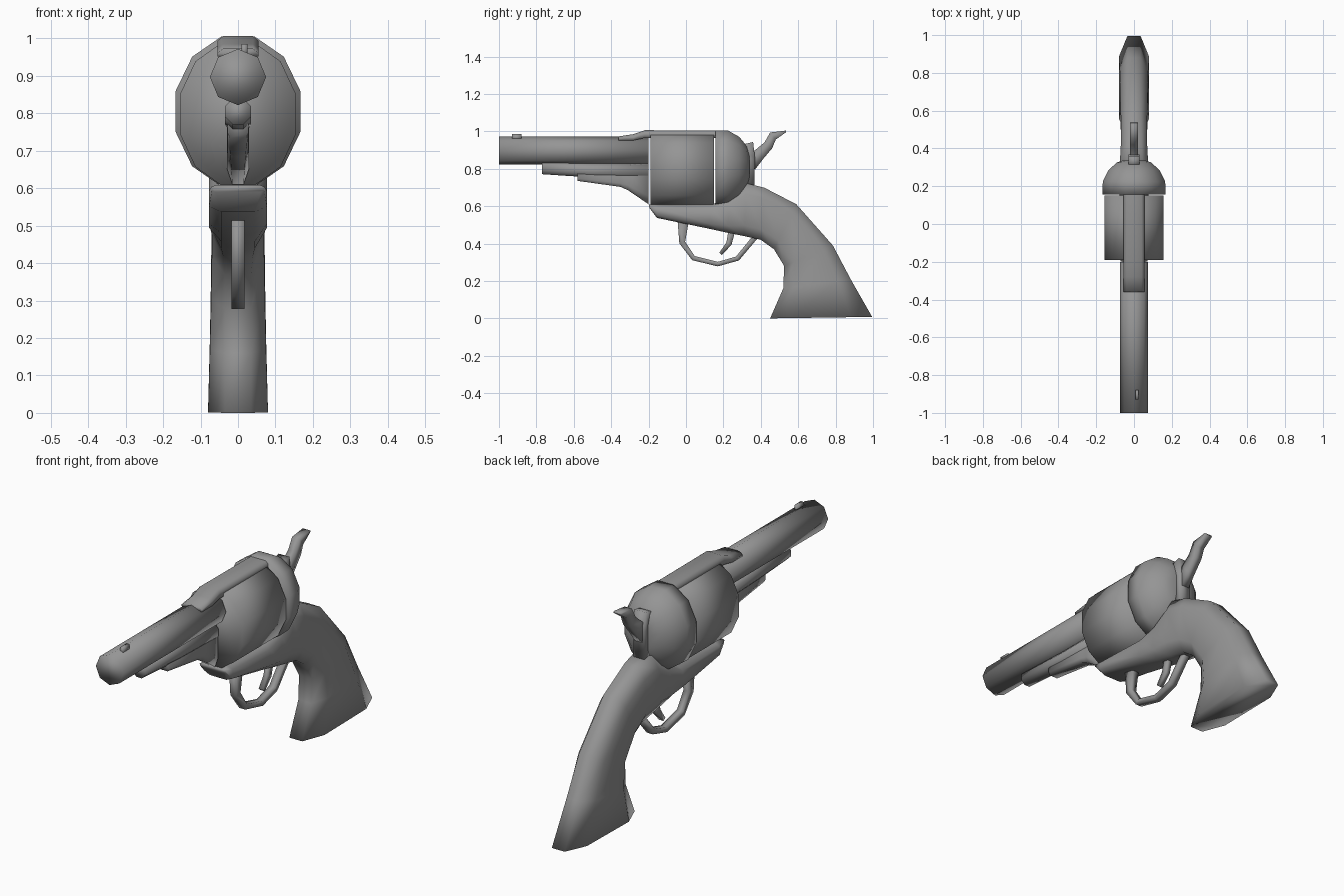
import bpy
import math
from mathutils import Vector

cube = bpy.data.objects.get("Cube")
if cube:
    bpy.data.objects.remove(cube, do_unlink=True)

steel = bpy.data.materials.new("plain grey")
steel.use_nodes = True
GREY = (0.3, 0.3, 0.3, 1)
steel.diffuse_color = GREY
steel.node_tree.nodes["Principled BSDF"].inputs["Base Color"].default_value = GREY


def loft(name, rings):
    """Skin equal-length closed rings and cap both ends."""
    n = len(rings[0])
    verts = [p for ring in rings for p in ring]
    faces = [(r * n + i, r * n + (i + 1) % n, (r + 1) * n + (i + 1) % n, (r + 1) * n + i)
             for r in range(len(rings) - 1) for i in range(n)]
    faces += [tuple(reversed(range(n))), tuple(range(len(verts) - n, len(verts)))]
    mesh = bpy.data.meshes.new(name)
    mesh.from_pydata(verts, [], faces)
    mesh.materials.append(steel)
    obj = bpy.data.objects.new(name, mesh)
    bpy.context.collection.objects.link(obj)
    bpy.context.view_layer.objects.active = obj
    bpy.ops.object.select_all(action='DESELECT')
    obj.select_set(True)
    bpy.ops.object.mode_set(mode='EDIT')
    bpy.ops.mesh.select_all(action='SELECT')
    bpy.ops.mesh.normals_make_consistent(inside=False)
    bpy.ops.object.mode_set(mode='OBJECT')
    bpy.ops.object.shade_smooth()
    return obj


def ellipse(y, z, rx, rz, sides, turn=0.0):
    angles = [math.tau * (i + turn) / sides for i in range(sides)]
    return [(rx * math.cos(a), y, z + rz * math.sin(a)) for a in angles]


def sections(name, stations):
    """Chamfered cross-sections between an upper and a lower edge.
    Each station: upper (y, z), lower (y, z), half width, edge half width."""
    rings = []
    for up, low, w, e in stations:
        up, low = Vector(up), Vector(low)
        side = [(e, 0), (w, 0.2), (w, 0.8), (e, 1)]
        loop = side + [(-x, t) for x, t in reversed(side)]
        rings.append([(x, *up.lerp(low, t)) for x, t in loop])
    return loft(name, rings)


def bar(name, path, half_width, thick):
    """Rectangular bar swept along a path in the side plane."""
    pts = [Vector(p) for p in path]
    rings = []
    for i, p in enumerate(pts):
        d = (pts[min(i + 1, len(pts) - 1)] - pts[max(i - 1, 0)]).normalized()
        t = thick[i] if isinstance(thick, list) else thick
        a, b = p + Vector((-d.y, d.x)) * t, p - Vector((-d.y, d.x)) * t
        rings.append([(half_width, *a), (-half_width, *a), (-half_width, *b), (half_width, *b)])
    return loft(name, rings)


# Barrel and its small front sight
loft("barrel", [ellipse(y, 0.897, 0.075, 0.075, 8) for y in (-1, -0.2)])
sight = bar("front_sight", [(-0.93, 0.968), (-0.88, 0.968)], 0.008, 0.017)
sight.location.x = 0.017

# Rod housing below the barrel, with the web that drops to the frame
loft("rod_housing", [ellipse(y, z, 0.037, r, 8, 0.5) for y, z, r in
                     ((-0.77, 0.805, 0.037), (-0.5, 0.79, 0.04), (-0.2, 0.785, 0.045))])
sections("housing_web", [
    ((-0.58, 0.8), (-0.58, 0.735), 0.028, 0.022),
    ((-0.35, 0.8), (-0.35, 0.703), 0.028, 0.022),
    ((-0.31, 0.82), (-0.31, 0.685), 0.028, 0.02),
    ((-0.2, 0.83), (-0.2, 0.61), 0.03, 0.015)])

# Cartridge drum and the domed shield behind it
loft("drum", [ellipse(y, 0.798, 0.161, 0.199, 12, 0.5) for y in (-0.19, 0.15)])
loft("recoil_shield", [ellipse(y, z, rx, rz, 12, 0.5) for y, z, rx, rz in (
    (0.157, 0.805, 0.173, 0.207), (0.225, 0.806, 0.171, 0.205),
    (0.285, 0.808, 0.14, 0.168), (0.325, 0.81, 0.095, 0.115),
    (0.34, 0.81, 0.05, 0.07))])

# Strap across the top, sloping down onto the barrel
loft("top_strap", [[(0.055, y, low), (0.055, y, high - 0.012), (0.04, y, high),
                    (-0.04, y, high), (-0.055, y, high - 0.012), (-0.055, y, low)]
                   for y, low, high in ((-0.36, 0.952, 0.973), (-0.28, 0.952, 0.985),
                                        (-0.22, 0.965, 1.006), (0.15, 0.965, 1.004),
                                        (0.21, 0.95, 1.002), (0.27, 0.9, 0.965))])

# Lower frame flowing into the grip
sections("frame_and_grip", [
    ((-0.2, 0.608), (-0.195, 0.59), 0.07, 0.06),
    ((-0.15, 0.608), (-0.155, 0.537), 0.077, 0.045),
    ((0.14, 0.61), (0.12, 0.48), 0.078, 0.045),
    ((0.235, 0.645), (0.22, 0.458), 0.078, 0.045),
    ((0.325, 0.722), (0.31, 0.44), 0.075, 0.045),
    ((0.42, 0.698), (0.4, 0.42), 0.07, 0.04),
    ((0.59, 0.61), (0.47, 0.37), 0.07, 0.035),
    ((0.785, 0.39), (0.525, 0.28), 0.072, 0.035),
    ((0.88, 0.21), (0.52, 0.16), 0.075, 0.035),
    ((0.995, 0.008), (0.45, 0.0), 0.08, 0.035)])

# Trigger guard and trigger
bar("trigger_guard", [(-0.015, 0.52), (-0.02, 0.405), (0.04, 0.322), (0.17, 0.29),
                      (0.275, 0.32), (0.375, 0.44)], 0.017, [0.03, 0.016, 0.013, 0.012, 0.013, 0.014])
bar("trigger", [(0.245, 0.47), (0.23, 0.4), (0.185, 0.345)], 0.012, [0.018, 0.015, 0.009])

# Hammer seat and curved spur
bar("hammer_seat", [(0.345, 0.71), (0.345, 0.85), (0.325, 0.935)], 0.03, [0.02, 0.024, 0.035])
bar("hammer_spur", [(0.34, 0.83), (0.39, 0.875), (0.44, 0.925), (0.465, 0.975),
                    (0.535, 1.0)], 0.02, [0.045, 0.032, 0.026, 0.024, 0.004])
